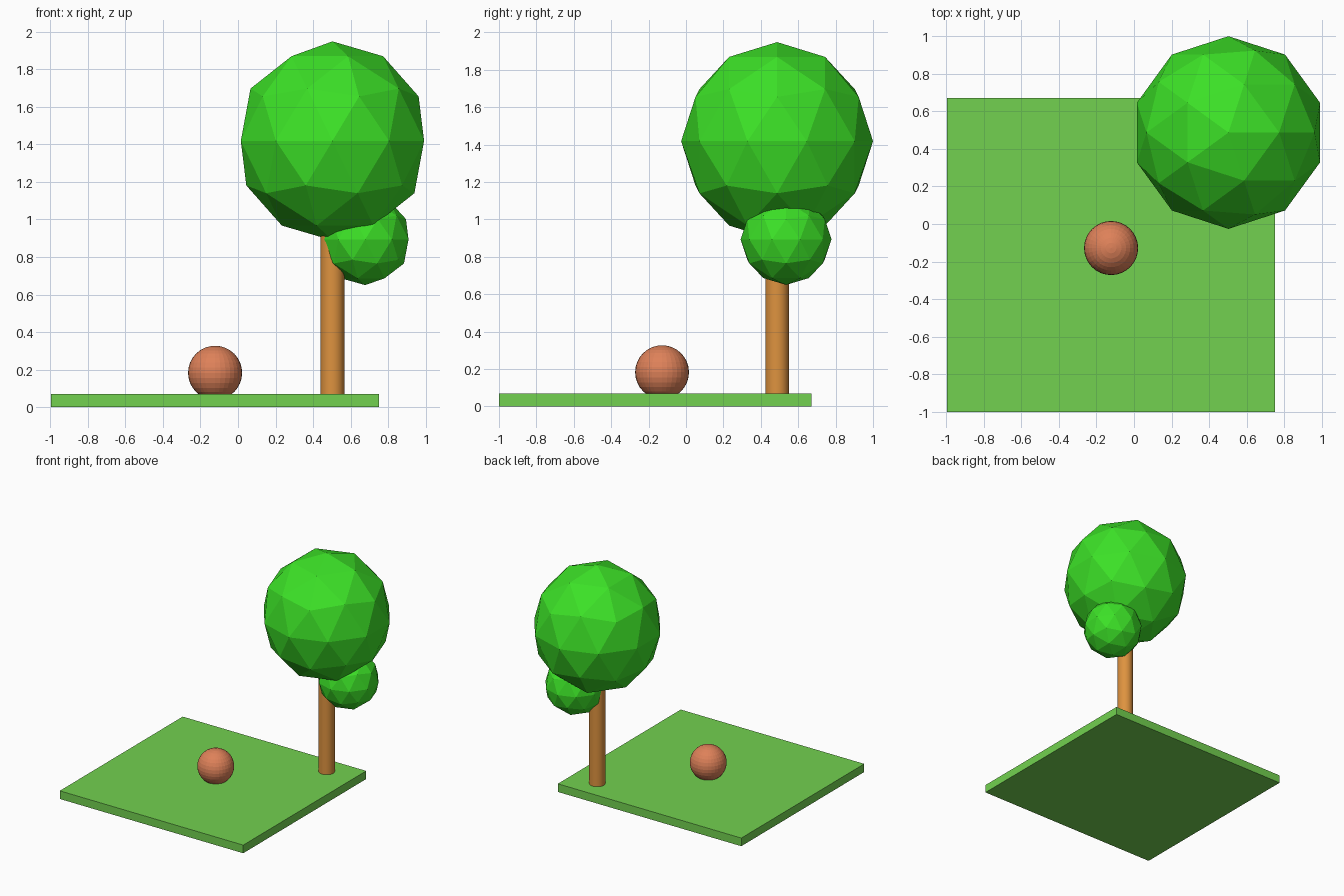
import bpy

cube = bpy.data.objects.get("Cube")
if cube:
    bpy.data.objects.remove(cube, do_unlink=True)


def material(name, rgb):
    mat = bpy.data.materials.new(name)
    mat.use_nodes = True
    color = (*rgb, 1.0)
    mat.diffuse_color = color
    mat.node_tree.nodes["Principled BSDF"].inputs["Base Color"].default_value = color
    return mat


def finish(name, mat, scale=(1, 1, 1)):
    obj = bpy.context.object
    obj.name = name
    obj.scale = scale
    obj.data.materials.append(mat)
    return obj


grass = material("grass_green", (0.17, 0.64, 0.08))
leaf = material("leaf_green", (0.045, 0.75, 0.02))
bark = material("bark_brown", (0.73, 0.29, 0.05))
clay = material("clay_orange", (0.73, 0.22, 0.10))

# Ground slab
left, right, front, back, top = -0.995, 0.75, -1.0, 0.67, 0.07
bpy.ops.mesh.primitive_cube_add(
    size=1, location=((left + right) / 2, (front + back) / 2, top / 2))
finish("ground", grass, (right - left, back - front, top))

# Tree trunk, running from the slab into the crown
trunk_x, trunk_y = 0.503, 0.487
bpy.ops.mesh.primitive_cylinder_add(
    vertices=32, radius=0.063, depth=1.0, location=(trunk_x, trunk_y, 0.55))
finish("trunk", bark)
bpy.ops.object.shade_smooth_by_angle()

# Faceted foliage
for name, center, radius, height in (
        ("crown", (trunk_x, trunk_y, 1.418), 0.513, 0.53),
        ("side_foliage", (0.677, 0.535, 0.893), 0.243, 0.243)):
    bpy.ops.mesh.primitive_ico_sphere_add(subdivisions=2, radius=1, location=center)
    finish(name, leaf, (radius, radius, height))

# Ball resting slightly sunk in the grass
bpy.ops.mesh.primitive_uv_sphere_add(
    segments=32, ring_count=16, radius=0.144, location=(-0.122, -0.128, 0.183))
finish("ball", clay)
